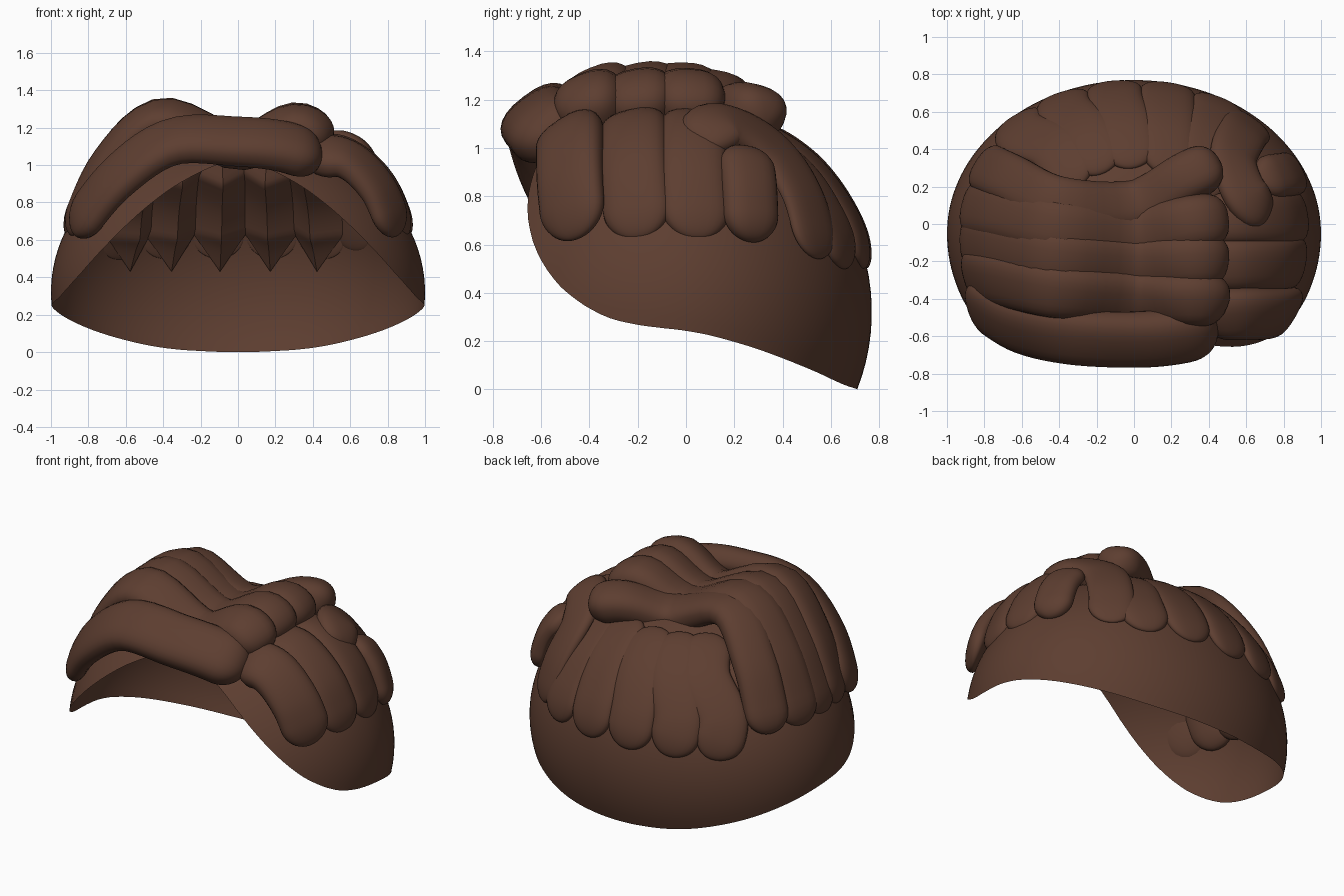
import bpy, bmesh, math
from mathutils import Vector

if "Cube" in bpy.data.objects:
    bpy.data.objects.remove(bpy.data.objects["Cube"])

C = Vector((0, -0.05, 0.32))      # centre of the head ellipsoid
R = Vector((1.0, 0.82, 0.85))     # its radii
FRONT = 0.88                      # y radius of the front half

brown = bpy.data.materials.new("hair_brown")
brown.diffuse_color = (0.11, 0.048, 0.03, 1)
brown.use_nodes = True
brown.node_tree.nodes["Principled BSDF"].inputs["Base Color"].default_value = brown.diffuse_color


def finish(bm, name, angle=60, recalc=True):
    if recalc:
        bmesh.ops.recalc_face_normals(bm, faces=bm.faces)
    me = bpy.data.meshes.new(name)
    bm.to_mesh(me)
    bm.free()
    me.materials.append(brown)
    ob = bpy.data.objects.new(name, me)
    bpy.context.collection.objects.link(ob)
    bpy.ops.object.select_all(action='DESELECT')
    ob.select_set(True)
    bpy.context.view_layer.objects.active = ob
    bpy.ops.object.shade_smooth_by_angle(angle=math.radians(angle))


def on_back(x, z, k=1.0):
    s = max(0.0, 1 - (x / R.x) ** 2 - ((z - C.z) / R.z) ** 2)
    return Vector((x, C.y + R.y * math.sqrt(s) * k, z))


def normal_at(p):
    d = p - C
    return Vector((d.x / R.x ** 2, d.y / R.y ** 2, d.z / R.z ** 2)).normalized()


def spline(pts, u):
    # Catmull-Rom through the control points, u in 0..1
    n = len(pts) - 1
    i = min(int(u * n), n - 1)
    t = u * n - i
    p1, p2 = pts[i], pts[i + 1]
    p0 = pts[i - 1] if i else 2 * p1 - p2
    p3 = pts[i + 2] if i + 2 <= n else 2 * p2 - p1
    return 0.5 * (2 * p1 + (p2 - p0) * t + (2 * p0 - 5 * p1 + 4 * p2 - p3) * t * t
                  + (3 * p1 - p0 - 3 * p2 + p3) * t ** 3)


def lock(name, pts, w, h, inner=0.5, taper=0.0, pointed=0.0, rows=40, sides=24):
    """Flattened strand along pts; w = half width, h = half thickness."""
    pts = [Vector(p) for p in pts]
    us = [0.5 - 0.5 * math.cos(math.pi * i / rows) for i in range(rows + 1)]
    path = [spline(pts, u) for u in us]
    dist = [0.0]
    for a, b in zip(path, path[1:]):
        dist.append(dist[-1] + (b - a).length)
    bm = bmesh.new()
    rings = []
    for i in range(1, rows):
        p = path[i]
        t = (path[i + 1] - path[i - 1]).normalized()
        n = normal_at(p)
        n = (n - t * n.dot(t)).normalized()
        b = t.cross(n)
        near, far = dist[i], dist[-1] - dist[i]
        r = math.sqrt(1 - (1 - min(1, min(near, far) / w)) ** 2)
        if pointed:
            r = min(1, far / pointed) * min(1, near / 0.1)
        ring = []
        for k in range(sides):
            a = 2 * math.pi * k / sides
            ca, sa = math.cos(a), math.sin(a)
            if pointed:                       # inward wedge, flat on the outside
                m = abs(ca) + abs(sa)
                ca, sa = ca / m, sa / m * (0.1 if sa > 0 else 1)
            else:                             # plump section
                ca = math.copysign(abs(ca) ** 0.8, ca)
                sa = math.copysign(abs(sa) ** 0.8, sa)
            hh = h * (1 - taper * us[i]) * (inner if sa < 0 else 1)
            ring.append(bm.verts.new(p + b * (ca * w * r) + n * (sa * hh * r)))
        rings.append(ring)
    for r0, r1 in zip(rings, rings[1:]):
        for k in range(sides):
            j = (k + 1) % sides
            bm.faces.new((r0[k], r0[j], r1[j], r1[k]))
    for ring, tip in ((rings[0], path[0]), (rings[-1], path[-1])):
        v = bm.verts.new(tip)
        for k in range(sides):
            bm.faces.new((v, ring[k], ring[(k + 1) % sides]))
    finish(bm, name, 40 if pointed else 70)


# Cap: open ellipsoid with a hem that drops at the nape and arches at the brow
hem = [(0, 0.0), (25, 0.02), (46, 0.09), (72, 0.2), (87, 0.25), (101, 0.26), (115, 0.33),
       (131, 0.53), (145, 0.8), (158, 0.95), (180, 1.05)]


def hem_z(deg):
    deg = abs((deg + 180) % 360 - 180)
    for (a0, z0), (a1, z1) in zip(hem, hem[1:]):
        if deg <= a1:
            return z0 + (z1 - z0) * (deg - a0) / (a1 - a0)
    return hem[-1][1]


bm = bmesh.new()
N, M = 144, 28
grid = []
for i in range(N):
    deg = 360 * i / N
    z = sum(hem_z(deg + d) for d in (-8, -4, 0, 4, 8)) / 5 - 0.004 * max(0, math.cos(math.radians(deg)))
    e0 = math.asin((max(0, z) - C.z) / R.z)
    a = math.radians(deg)
    ry = R.y if math.cos(a) > 0 else FRONT
    col = []
    for j in range(M):
        e = e0 + (math.pi / 2 - e0) * j / M
        col.append(bm.verts.new((R.x * math.sin(a) * math.cos(e),
                                 C.y + ry * math.cos(a) * math.cos(e),
                                 C.z + R.z * math.sin(e))))
    grid.append(col)
top = bm.verts.new((0, C.y, C.z + R.z))
for i in range(N):
    a, b = grid[i], grid[(i + 1) % N]
    for j in range(M - 1):
        bm.faces.new((b[j], a[j], a[j + 1], b[j + 1]))
    bm.faces.new((b[-1], a[-1], top))
finish(bm, "cap", recalc=False)

# Back locks hanging to the nape, each with a pointed ridge on the inside
for i, (x, xt) in enumerate([(-0.6, -0.3), (-0.37, -0.17), (-0.1, -0.01), (0.18, 0.19), (0.44, 0.36)]):
    path = [on_back(xt, 1.09), on_back(xt * 0.6 + x * 0.4, 0.93), on_back(x, 0.72), on_back(x, 0.5)]
    lock(f"back_lock_{i + 1}", path, 0.148, 0.05, inner=0.2)
    path = [on_back(x * 0.96, z, 0.96) for z in (0.5, 0.43)]
    path = [on_back(x * 0.85, 1.03, 0.96), on_back(x * 0.93, 0.82, 0.96), on_back(x * 0.96, 0.62, 0.97),
            on_back(x * 0.96, 0.43, 0.97)]
    lock(f"inner_ridge_{i + 1}", path, 0.15, 0.1, inner=1.0, pointed=0.22)

# Right side locks
for i, (y, dx, dz) in enumerate([(-0.48, -0.05, -0.02), (-0.215, 0, 0.01), (0.03, 0.01, 0.01)]):
    lock(f"right_lock_{i + 1}",
         [(0.36, y, 1.05 + dz), (0.57, y, 1.05 + dz), (0.77 + dx / 2, y, 0.89 + dz),
          (0.9 + dx, y + 0.02, 0.62)], 0.15 if i == 0 else 0.142, 0.1, inner=0.8, taper=0.45)
lock("right_lock_4", [(0.66, 0.24, 1.0), (0.79, 0.26, 0.84), (0.865, 0.27, 0.61)], 0.122, 0.07)
lock("right_curl", [(0.72, 0.05, 1.0), (0.6, 0.15, 1.09), (0.53, 0.34, 1.0),
                    (0.58, 0.48, 0.8), (0.64, 0.55, 0.54)], 0.135, 0.075, taper=0.5)

# Top locks swept from the right of the parting over to the left side
top_locks = [  # y at right end, middle, left end; x at left end; lift
    (0.02, -0.04, 0.1, -0.9, 0.0),
    (-0.19, -0.2, -0.09, -0.91, 0.0),
    (-0.4, -0.38, -0.27, -0.89, -0.015),
]
for i, (yr, ym, yl, xl, dz) in enumerate(top_locks):
    lock(f"top_lock_{i + 1}",
         [(0.47, yr, 1.09 + dz), (0.31, yr * 0.8 + ym * 0.2, 1.215 + dz), (0.0, ym, 1.1 + dz),
          (-0.41, ym * 0.8 + yl * 0.2, 1.265 + dz), (-0.7, ym * 0.3 + yl * 0.7, 1.02 + dz / 2),
          (xl, yl, 0.62)], 0.148, 0.13, inner=0.9, taper=0.5)
# Rearmost top lock ends in a small bulb on the right
lock("top_lock_rear",
     [(0.46, 0.33, 1.11), (0.28, 0.25, 1.16), (0.0, 0.1, 1.1), (-0.4, 0.12, 1.24),
      (-0.66, 0.24, 1.01), (-0.83, 0.32, 0.63)], 0.135, 0.12, inner=0.9, taper=0.5)
lock("front_lock",
     [(0.44, -0.53, 1.02), (0.25, -0.59, 1.09), (0.0, -0.615, 1.12), (-0.35, -0.6, 1.12),
      (-0.64, -0.54, 0.93), (-0.88, -0.4, 0.64)], 0.165, 0.125, inner=0.8, taper=0.4)
